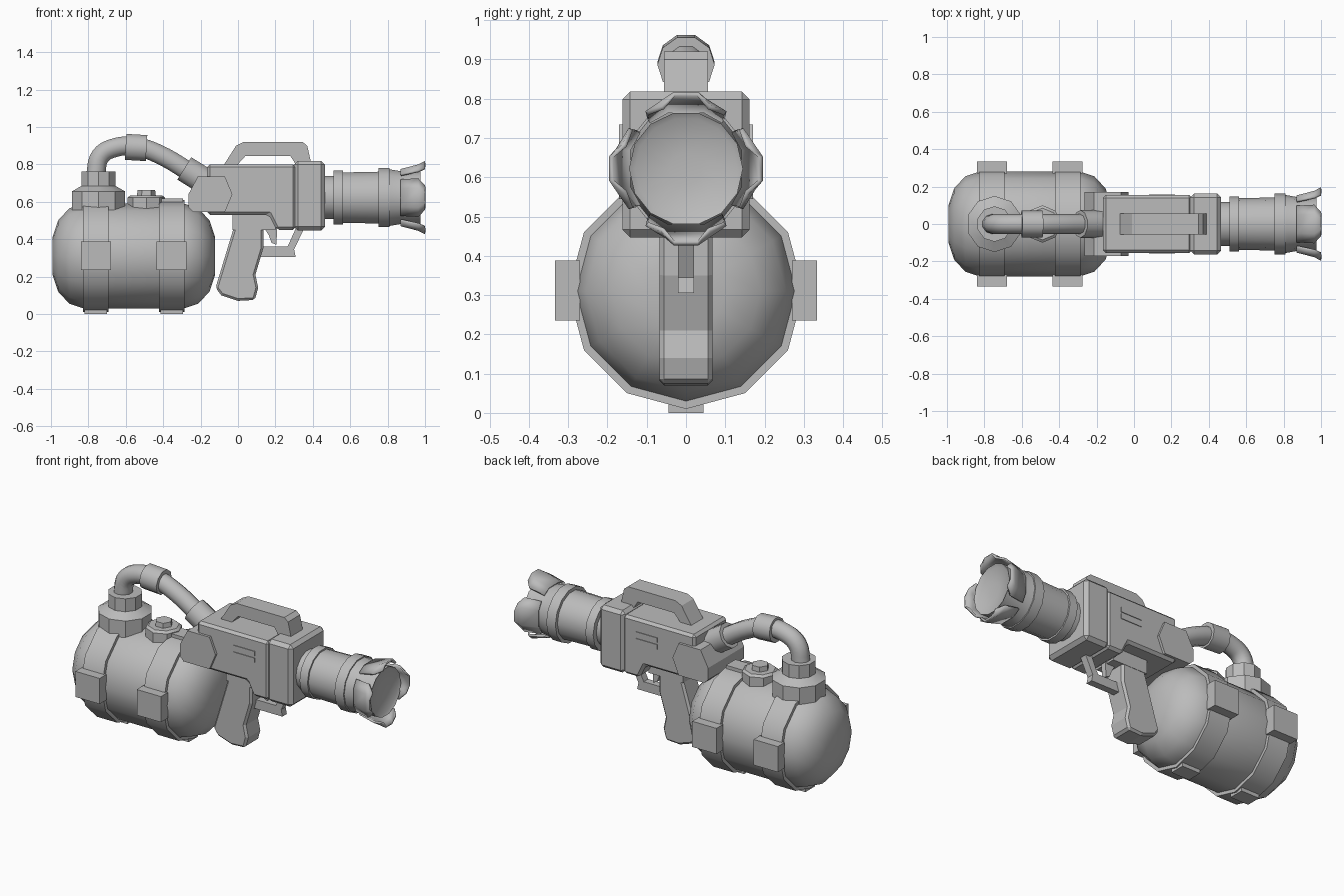
import bpy, bmesh, math
from mathutils import Vector, Matrix

if "Cube" in bpy.data.objects:
    bpy.data.objects.remove(bpy.data.objects["Cube"], do_unlink=True)

grey = bpy.data.materials.new("plain grey")
grey.use_nodes = True
COLOUR = (0.5, 0.5, 0.5, 1)
grey.diffuse_color = COLOUR
grey.node_tree.nodes["Principled BSDF"].inputs["Base Color"].default_value = COLOUR


def finish(name, bm, smooth=None, bevel=0):
    bmesh.ops.recalc_face_normals(bm, faces=bm.faces)
    mesh = bpy.data.meshes.new(name)
    bm.to_mesh(mesh)
    bm.free()
    mesh.materials.append(grey)
    obj = bpy.data.objects.new(name, mesh)
    bpy.context.collection.objects.link(obj)
    if smooth:
        bpy.ops.object.select_all(action="DESELECT")
        obj.select_set(True)
        bpy.context.view_layer.objects.active = obj
        bpy.ops.object.shade_smooth_by_angle(angle=math.radians(smooth))
    if bevel:
        mod = obj.modifiers.new("chamfer", "BEVEL")
        mod.width, mod.segments = bevel, 1
        mod.limit_method = "ANGLE"
        mod.angle_limit = math.radians(50)
    return obj


def lathe(name, profile, origin, axis, sides=12, smooth=40, turn=0):
    """Revolve (distance, radius) points about an axis."""
    bm = bmesh.new()
    place = Matrix.Translation(origin) @ Vector(axis).to_track_quat("Z", "Y").to_matrix().to_4x4()
    rings = []
    for d, r in profile:
        angles = [math.tau * (i + turn) / sides for i in range(sides)]
        rings.append([bm.verts.new(place @ Vector((r * math.cos(a), r * math.sin(a), d))) for a in angles])
    for a, b in zip(rings, rings[1:]):
        for i in range(sides):
            j = (i + 1) % sides
            bm.faces.new((a[i], a[j], b[j], b[i]))
    bm.faces.new(rings[0])
    bm.faces.new(rings[-1])
    return finish(name, bm, smooth)


def prism(name, outline, half_width, bevel=0):
    """Extrude an x-z outline across y."""
    bm = bmesh.new()
    face = bm.faces.new([bm.verts.new((x, -half_width, z)) for x, z in outline])
    new = bmesh.ops.extrude_face_region(bm, geom=[face])["geom"]
    bmesh.ops.translate(bm, vec=(0, 2 * half_width, 0), verts=[v for v in new if isinstance(v, bmesh.types.BMVert)])
    return finish(name, bm, bevel=bevel)


def box(name, x, y, z, bevel=0):
    bm = bmesh.new()
    bmesh.ops.create_cube(bm, size=1)
    for v in bm.verts:
        v.co = [lo + (c + 0.5) * (hi - lo) for c, (lo, hi) in zip(v.co, (x, y, z))]
    return finish(name, bm, bevel=bevel)


# Tank with domed ends
TANK_Z, TANK_X = 0.31, -0.557
half = [(0.27, 0.28), (0.345, 0.255), (0.405, 0.19), (0.435, 0.1)]
profile = [(-d, r) for d, r in reversed(half)] + half
lathe("tank", profile, (TANK_X, 0, TANK_Z), (1, 0, 0), smooth=45)

# Straps with buckles on each side and a plate above and below
for label, x in (("rear", -0.76), ("front", -0.355)):
    lathe(label + "_strap", [(-0.068, 0.3), (0.068, 0.3)], (x, 0, TANK_Z), (1, 0, 0))
    for side, s in (("left", 1), ("right", -1)):
        box(f"{label}_{side}_buckle", (x - 0.08, x + 0.08), sorted((s * 0.27, s * 0.334)), (0.235, 0.388))
    box(label + "_strap_bottom_plate", (x - 0.06, x + 0.06), (-0.045, 0.045), (0, 0.03))
    box(label + "_strap_top_plate", (x - 0.06, x + 0.06), (-0.045, 0.045), (0.59, 0.618))

# Hose outlet and filler cap on top of the tank
lathe("hose_outlet", [(0.53, 0.15), (0.655, 0.15), (0.685, 0.095), (0.762, 0.095), (0.762, 0.055)],
      (-0.746, 0, 0), (0, 0, 1), sides=10, smooth=30, turn=0.5)
lathe("filler_cap", [(0.55, 0.1), (0.622, 0.1), (0.634, 0.085)], (-0.49, 0, 0), (0, 0, 1), sides=8)
lathe("filler_bolt", [(0.62, 0.052), (0.662, 0.047)], (-0.49, 0, 0), (0, 0, 1), sides=6)

# Hose swept along a smooth path
curve = bpy.data.curves.new("hose_path", "CURVE")
curve.dimensions = "3D"
curve.bevel_depth, curve.bevel_resolution, curve.resolution_u = 0.053, 3, 5
path = [(-0.762, 0.74), (-0.735, 0.845), (-0.655, 0.89), (-0.55, 0.895), (-0.44, 0.862), (-0.22, 0.735)]
spline = curve.splines.new("BEZIER")
spline.bezier_points.add(len(path) - 1)
for point, (x, z) in zip(spline.bezier_points, path):
    point.co = (x, 0, z)
    point.handle_left_type = point.handle_right_type = "AUTO"
helper = bpy.data.objects.new("hose_path", curve)
bpy.context.collection.objects.link(helper)
bm = bmesh.new()
bm.from_mesh(bpy.data.meshes.new_from_object(helper.evaluated_get(bpy.context.evaluated_depsgraph_get())))
bpy.data.objects.remove(helper)
finish("hose", bm, smooth=50)
lathe("hose_collar", [(-0.056, 0.073), (0.056, 0.073)], (-0.545, 0, 0.89), (1, 0, -0.06), sides=10)
lathe("hose_connector", [(0, 0.074), (0.14, 0.074)], (-0.287, 0, 0.778), (0.085, 0, -0.053), sides=10)

# Receiver, its rear housing and the front block
prism("receiver", [(-0.165, 0.8), (0.31, 0.8), (0.31, 0.45), (0.205, 0.45), (0.165, 0.53), (-0.165, 0.53)],
      0.155, bevel=0.015)
prism("rear_housing", [(-0.265, 0.64), (-0.215, 0.735), (-0.07, 0.735), (-0.03, 0.64), (-0.07, 0.545),
                       (-0.24, 0.545), (-0.265, 0.57)], 0.17)
box("front_block", (0.3, 0.465), (-0.162, 0.162), (0.447, 0.818), bevel=0.02)
for side, s in (("left", 1), ("right", -1)):
    for i, z in enumerate((0.655, 0.695)):
        box(f"{side}_vent_{i + 1}", (0.08, 0.22), sorted((s * 0.15, s * 0.159)), (z, z + 0.028))

# Carry handle
prism("carry_handle", [(-0.08, 0.79), (-0.01, 0.9), (0.03, 0.92), (0.345, 0.92), (0.37, 0.9), (0.395, 0.79),
                       (0.315, 0.79), (0.28, 0.845), (0.04, 0.845), (-0.01, 0.79)], 0.056)

# Grip, trigger and guard
box("grip_mount", (-0.03, 0.2), (-0.07, 0.07), (0.45, 0.55))
prism("grip", [(-0.02, 0.47), (-0.12, 0.14), (-0.09, 0.1), (0, 0.07), (0.09, 0.075), (0.108, 0.14),
               (0.093, 0.21), (0.135, 0.35), (0.135, 0.47)], 0.068, bevel=0.012)
prism("trigger", [(0.14, 0.46), (0.21, 0.46), (0.205, 0.37), (0.18, 0.38), (0.165, 0.42)], 0.016)
prism("trigger_guard", [(0.115, 0.36), (0.265, 0.36), (0.31, 0.46), (0.355, 0.46), (0.3, 0.345),
                        (0.308, 0.305), (0.115, 0.305)], 0.021)

# Barrel with raised rings and a shallow muzzle dish
BARREL_Z = 0.622
lathe("barrel", [(0.45, 0.118), (0.51, 0.118), (0.51, 0.148), (0.562, 0.148), (0.562, 0.138), (0.75, 0.142),
                 (0.75, 0.162), (0.81, 0.162), (0.81, 0.155), (0.88, 0.143), (0.975, 0.145), (0.965, 0.13),
                 (0.955, 0.04)], (0, 0, BARREL_Z), (1, 0, 0), sides=14, smooth=40)

# Four flared petals around the muzzle
petal = [(0.87, 0.147, 0.095), (0.965, 0.172, 0.1), (1.0, 0.19, 0.06)]
for i, label in enumerate(("top", "left", "bottom", "right")):
    bm = bmesh.new()
    turn = Matrix.Translation((0, 0, BARREL_Z)) @ Matrix.Rotation(-i * math.pi / 2, 4, "X")
    rows = []
    for x, r, w in petal:
        points = [(-w, 0.82 * r), (-w / 2, r), (w / 2, r), (w, 0.82 * r)]
        rows.append([bm.verts.new(turn @ Vector((x, y, z))) for y, z in points])
    for a, b in zip(rows, rows[1:]):
        for j in range(3):
            bm.faces.new((a[j], a[j + 1], b[j + 1], b[j]))
    obj = finish(label + "_muzzle_petal", bm, smooth=30)
    shell = obj.modifiers.new("thickness", "SOLIDIFY")
    shell.thickness, shell.offset = 0.012, 0
